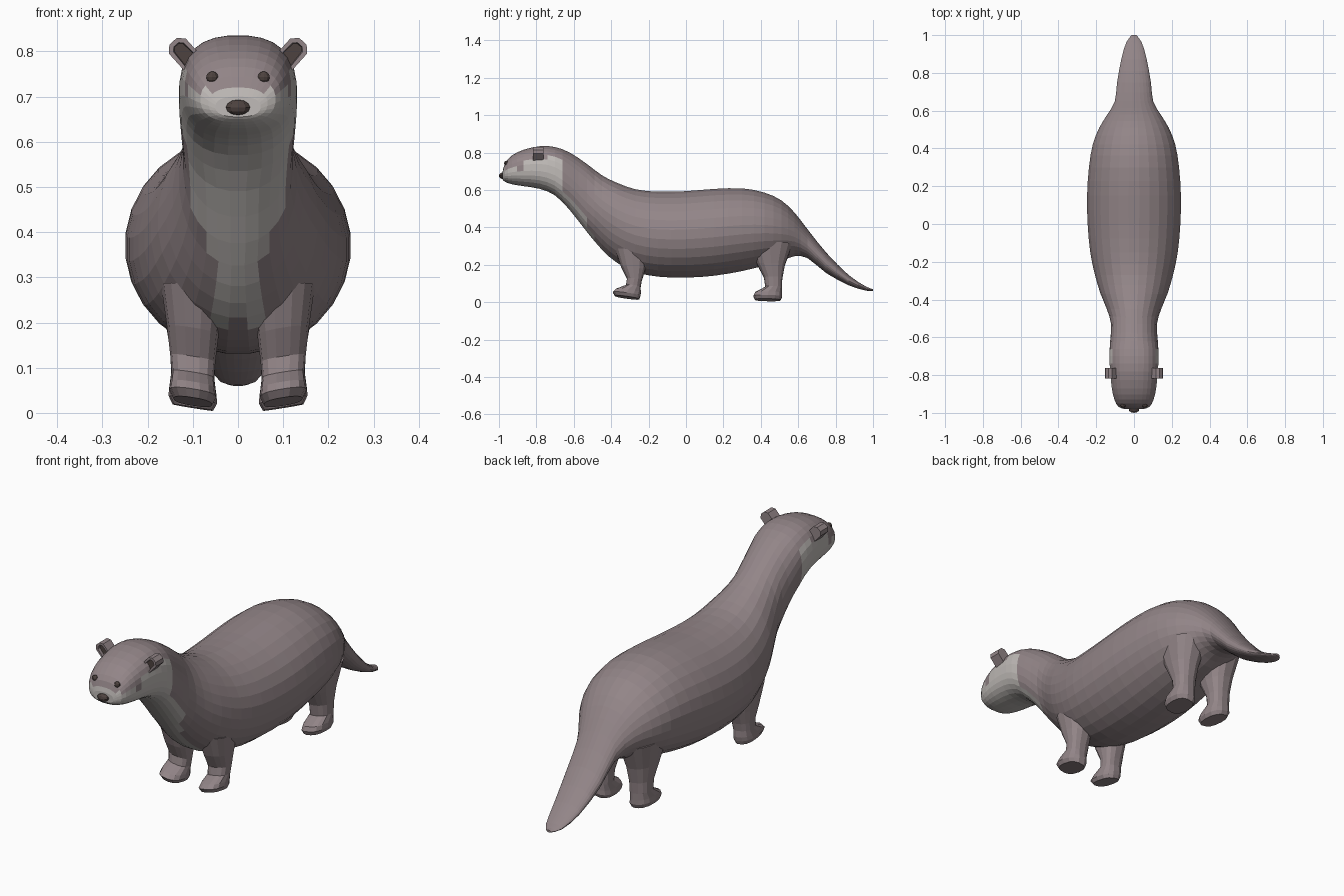
import bpy
import bmesh
from math import cos, sin, pi, radians, copysign
from mathutils import Vector, Matrix
from mathutils.bvhtree import BVHTree

default_cube = bpy.data.objects.get("Cube")
if default_cube:
    bpy.data.objects.remove(default_cube, do_unlink=True)


def make_material(name, red, green, blue):
    material = bpy.data.materials.new(name)
    material.use_nodes = True
    colour = (red, green, blue, 1)
    material.diffuse_color = colour
    material.node_tree.nodes["Principled BSDF"].inputs["Base Color"].default_value = colour
    return material


FUR = make_material("brown fur", .29, .235, .245)
PALE = make_material("pale fur", .53, .5, .48)
DARK = make_material("dark brown", .075, .055, .05)


def finish(name, bm, *materials):
    """Turn a bmesh into a flat shaded object."""
    bmesh.ops.recalc_face_normals(bm, faces=bm.faces)
    mesh = bpy.data.meshes.new(name)
    bm.to_mesh(mesh)
    bm.free()
    for material in materials:
        mesh.materials.append(material)
    obj = bpy.data.objects.new(name, mesh)
    bpy.context.collection.objects.link(obj)
    return obj


def loft(rings):
    """Skin a list of equally long point rings and close both ends."""
    bm = bmesh.new()
    loops = [[bm.verts.new(point) for point in ring] for ring in rings]
    for first, second in zip(loops, loops[1:]):
        for i in range(len(first)):
            j = i - 1
            bm.faces.new((first[j], first[i], second[i], second[j]))
    bm.faces.new(loops[0])
    bm.faces.new(loops[-1])
    return bm


def smooth_rows(rows, steps):
    """Pass a smooth curve through the rows of numbers."""
    result = []
    for k in range(len(rows) - 1):
        a, b = rows[max(k - 1, 0)], rows[k]
        c, d = rows[k + 1], rows[min(k + 2, len(rows) - 1)]
        for step in range(steps):
            t = step / steps
            result.append([q + t * (r - p + t * (2 * p - 5 * q + 4 * r - s
                           + t * (3 * (q - r) + s - p))) / 2
                           for p, q, r, s in zip(a, b, c, d)])
    result.append(list(rows[-1]))
    return result


def rounded(value, power):
    return copysign(abs(value) ** power, value)


# Body, head and tail: position, underside, back and half width
STATIONS = [
    (-.98, .655, .7, .05), (-.967, .643, .745, .083), (-.93, .63, .785, .104),
    (-.87, .62, .815, .118), (-.78, .605, .835, .127), (-.7, .57, .83, .131),
    (-.62, .49, .8, .127), (-.53, .375, .74, .122), (-.45, .28, .68, .145),
    (-.37, .21, .64, .178), (-.27, .16, .605, .208), (-.15, .135, .592, .233),
    (0, .13, .595, .247), (.15, .14, .607, .25), (.3, .165, .61, .24),
    (.42, .195, .587, .22), (.51, .22, .545, .185), (.58, .245, .48, .142),
    (.65, .235, .39, .102), (.75, .155, .265, .09), (.87, .09, .145, .068),
    (.96, .062, .085, .042), (1, .06, .07, .012)]
SIDES = 28


def body_ring(y, low, high, width):
    power = .82 if y < -.65 else .9 if y < -.5 else 1
    ring = []
    for i in range(SIDES):
        angle = 2 * pi * (i + .5) / SIDES
        ring.append((width * rounded(cos(angle), power), y,
                     (low + high) / 2 + (high - low) / 2 * rounded(sin(angle), power)))
    return ring


def is_pale(centre, normal):
    """Cheeks, chin, throat and the narrowing bib on the chest."""
    x, y, z = abs(centre.x), centre.y, centre.z
    if y < -.68:
        cheek = .77 if x > .1 and y > -.88 else .712
        return z < cheek
    if y > -.3 or normal.y > -.1 or normal.z > .1:
        return False
    bib = .108 if z > .43 else .058
    return x < bib and z > .2


body = loft([body_ring(*row) for row in smooth_rows(STATIONS, 2)])
bmesh.ops.recalc_face_normals(body, faces=body.faces)
for face in body.faces:
    if is_pale(face.calc_center_median(), face.normal):
        face.material_index = 1
surface = BVHTree.FromBMesh(body)
finish("body", body, FUR, PALE)


# Legs: height, position, half width and half length of each ring
FRONT_LEG = [(.27, -.29, .07, .09), (.18, -.283, .057, .065), (.12, -.276, .05, .04),
             (.085, -.282, .047, .04), (.06, -.308, .05, .068), (.043, -.318, .052, .075),
             (.025, -.315, .043, .066)]
BACK_LEG = [(.31, .45, .085, .12), (.2, .455, .062, .075), (.13, .466, .05, .05),
            (.08, .468, .048, .045), (.05, .441, .052, .073), (.03, .437, .054, .078),
            (.012, .437, .045, .07)]


def leg_rings(rows, side, lift):
    """The feet rise a little toward the toes and the outer edge."""
    rings = []
    for z, y, half_width, half_length in rows:
        ring = []
        for i in range(14):
            angle = 2 * pi * i / 14
            across = half_width * rounded(cos(angle), .8)
            along = half_length * rounded(sin(angle), .8)
            ring.append((side * (.1 + across), y + along,
                         z + .16 * across - lift * along))
        rings.append(ring)
    return rings


for side, label in ((1, "left"), (-1, "right")):
    for end, rows, lift in (("front", FRONT_LEG, .14), ("back", BACK_LEG, .02)):
        finish(f"{label}_{end}_leg", loft(leg_rings(rows, side, lift)), FUR)

    # Ear: bevelled block with a dark sunken hollow on its front
    ear = bmesh.new()
    bmesh.ops.create_cube(ear, size=1)
    bmesh.ops.scale(ear, verts=ear.verts, vec=(.05, .055, .068))
    upright = [e for e in ear.edges
               if abs(e.verts[0].co.y - e.verts[1].co.y) > .01 and e.verts[0].co.z > 0]
    bmesh.ops.bevel(ear, geom=upright, offset=.014, segments=1, affect="EDGES")
    ear.normal_update()
    front = min(ear.faces, key=lambda f: f.normal.y)
    bmesh.ops.inset_region(ear, faces=[front], thickness=.011, depth=0)
    bmesh.ops.inset_region(ear, faces=[front], thickness=.002, depth=-.012)
    front.material_index = 1
    placing = Matrix.Translation((side * .121, -.79, .797))
    turning = Matrix.Rotation(side * radians(42), 4, "Y")
    bmesh.ops.transform(ear, verts=ear.verts, matrix=placing @ turning)
    finish(f"{label}_ear", ear, FUR, DARK)


def bead(name, location, size):
    """Small dark ellipsoid."""
    bm = bmesh.new()
    bmesh.ops.create_uvsphere(bm, u_segments=10, v_segments=6, radius=1)
    bmesh.ops.scale(bm, verts=bm.verts, vec=size)
    bmesh.ops.translate(bm, verts=bm.verts, vec=location)
    finish(name, bm, DARK)


# Eyes sit on the face, the nose on the tip of the muzzle
for side, label in ((1, "left"), (-1, "right")):
    spot = surface.ray_cast(Vector((side * .057, -2, .743)), Vector((0, 1, 0)))[0]
    bead(f"{label}_eye", spot, (.014, .011, .013))
bead("nose", (0, -.983, .676), (.028, .017, .017))
